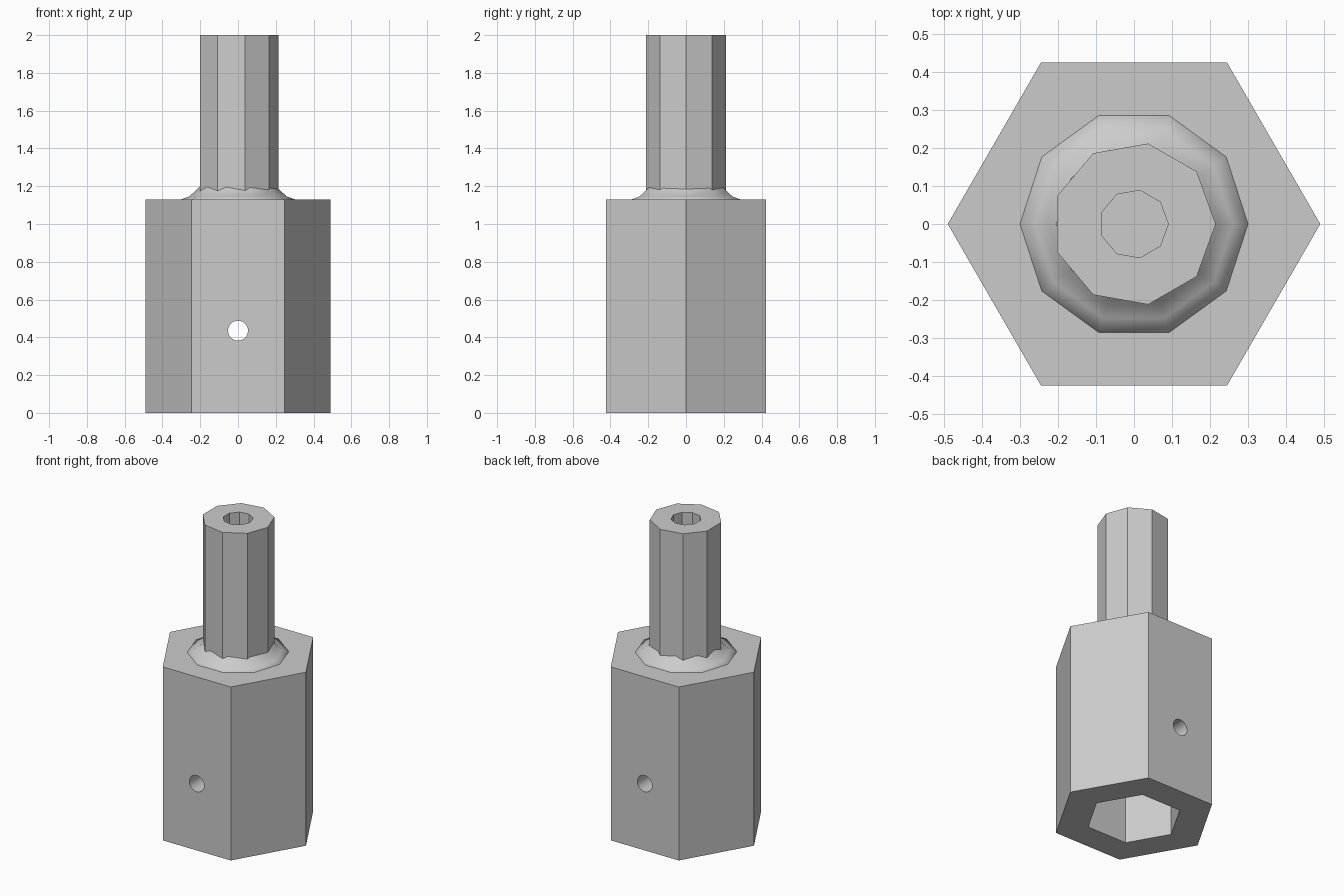
import bpy, bmesh, math

cube = bpy.data.objects.get("Cube")
if cube:
    bpy.data.objects.remove(cube, do_unlink=True)

GREY = (0.6, 0.6, 0.6, 1)
grey = bpy.data.materials.new("plain grey")
grey.use_nodes = True
grey.diffuse_color = GREY
grey.node_tree.nodes["Principled BSDF"].inputs["Base Color"].default_value = GREY


def add_object(name, bm):
    bmesh.ops.recalc_face_normals(bm, faces=bm.faces)
    mesh = bpy.data.meshes.new(name)
    bm.to_mesh(mesh)
    bm.free()
    mesh.materials.append(grey)
    obj = bpy.data.objects.new(name, mesh)
    bpy.context.collection.objects.link(obj)
    return obj


def lathe(name, profile, sides, smooth=False):
    """Turn a (radius, height) profile into a faceted solid, first corner on +x."""
    bm = bmesh.new()
    rings = []
    for r, z in profile:
        rings.append([bm.verts.new((r * math.cos(math.tau * i / sides),
                                    r * math.sin(math.tau * i / sides), z))
                      for i in range(sides)])
    for low, high in zip(rings, rings[1:]):
        for i in range(sides):
            j = (i + 1) % sides
            bm.faces.new((low[i], low[j], high[j], high[i])).smooth = smooth
    # Close both ends with flat polygons
    bm.faces.new(rings[0])
    bm.faces.new(rings[-1])
    return add_object(name, bm)


# Hexagonal body with a blind hexagonal socket in its underside
body = lathe("hex_body", [(0.287, 0.87), (0.287, 0), (0.49, 0), (0.49, 1.13)], 6)

# Round cross hole, front to back
bpy.ops.mesh.primitive_cylinder_add(vertices=24, radius=0.053, depth=1.2,
                                    location=(0, 0, 0.435),
                                    rotation=(math.pi / 2, 0, 0))
cutter = bpy.context.object
cutter.name = "cross_hole_cutter"
cutter.data.materials.append(grey)
cutter.hide_render = True
cut = body.modifiers.new("cross hole", "BOOLEAN")
cut.operation = "DIFFERENCE"
cut.solver = "EXACT"
cut.object = cutter
bpy.context.view_layer.objects.active = body
bpy.ops.object.modifier_apply(modifier=cut.name)
bpy.data.objects.remove(cutter, do_unlink=True)

# Nine-sided shaft with a blind bore in its top
lathe("shaft", [(0.215, 1.12), (0.215, 2), (0.09, 2), (0.09, 1.2)], 9)

# Ten-sided flare where the shaft meets the body
lathe("flare", [(0.30, 1.125), (0.30, 1.131), (0.26, 1.145),
                (0.225, 1.175), (0.205, 1.195)], 10, smooth=True)
